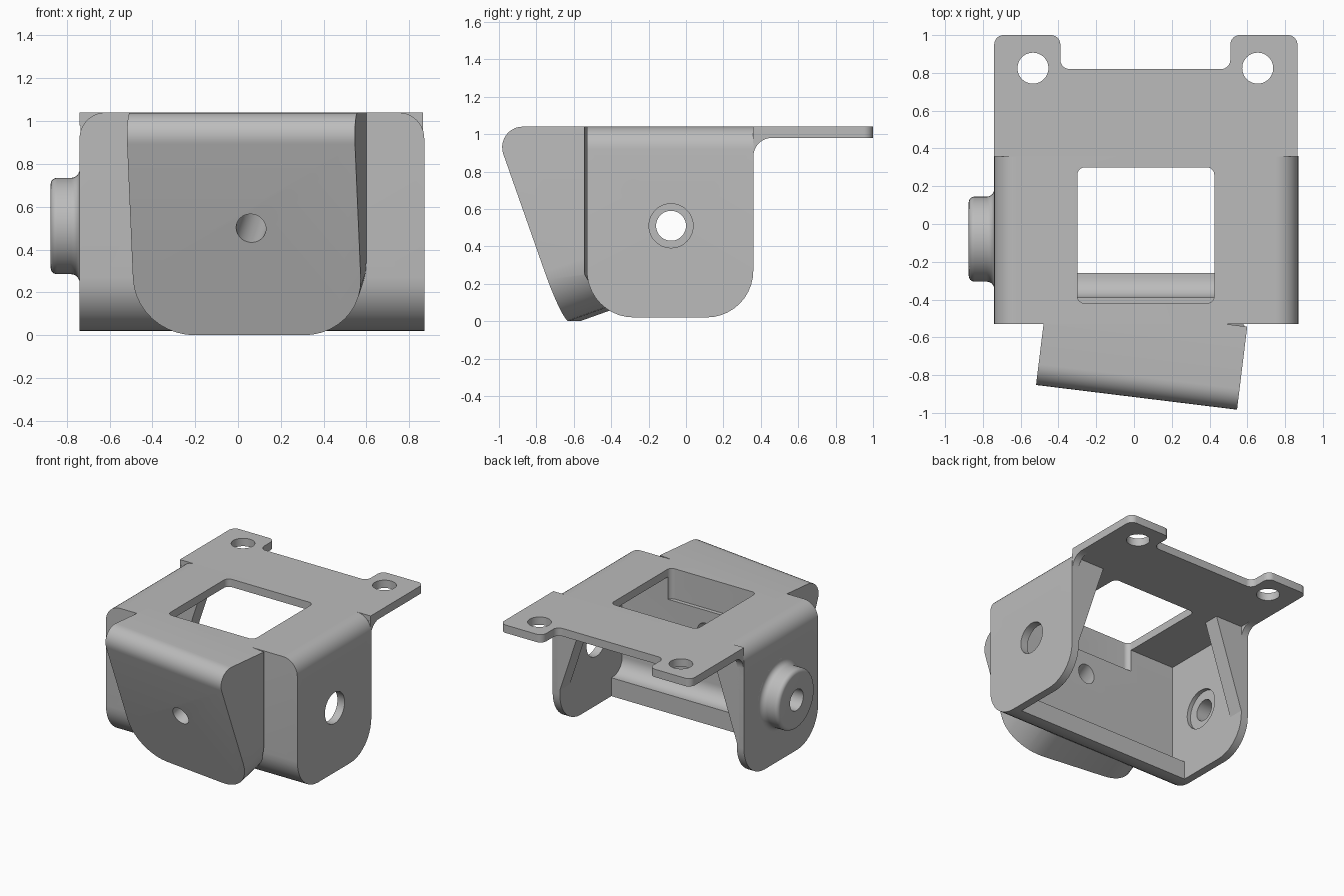
import bpy, bmesh, math
from mathutils import Vector

if "Cube" in bpy.data.objects:
    bpy.data.objects.remove(bpy.data.objects["Cube"])

steel = bpy.data.materials.new("grey steel")
steel.use_nodes = True
GREY = (0.5, 0.5, 0.5, 1)
steel.diffuse_color = GREY
steel.node_tree.nodes["Principled BSDF"].inputs["Base Color"].default_value = GREY

X, Y, Z = Vector((1, 0, 0)), Vector((0, 1, 0)), Vector((0, 0, 1))
O = Vector((0, 0, 0))
LEFT, RIGHT, TOP, UNDER = 0.87, -0.74, 1.04, 0.98
WALL = 0.06


def rounded(corners, steps=10):
    """Outline from (a, b) or (a, b, radius) corners."""
    out = []
    for i, c in enumerate(corners):
        p = Vector(c[:2])
        if len(c) == 2:
            out.append(p)
            continue
        d0 = (Vector(corners[i - 1][:2]) - p).normalized()
        d1 = (Vector(corners[(i + 1) % len(corners)][:2]) - p).normalized()
        half = d0.angle(d1) / 2
        mid = p + (d0 + d1).normalized() * c[2] / math.sin(half)
        s = p + d0 * c[2] / math.tan(half) - mid
        e = p + d1 * c[2] / math.tan(half) - mid
        sweep = s.angle(e)
        for k in range(steps + 1):
            t = k / steps
            out.append(mid + (s * math.sin((1 - t) * sweep) + e * math.sin(t * sweep)) / math.sin(sweep))
    return out


def finish(bm, name):
    bmesh.ops.recalc_face_normals(bm, faces=bm.faces)
    mesh = bpy.data.meshes.new(name)
    bm.to_mesh(mesh)
    bm.free()
    mesh.materials.append(steel)
    ob = bpy.data.objects.new(name, mesh)
    bpy.context.collection.objects.link(ob)
    return ob


def prism(name, outline, a, b, c, lo, hi, origin=O):
    """Extrude an outline in the a-b plane along c from lo to hi."""
    bm = bmesh.new()
    low, high = [[bm.verts.new(origin + a * p[0] + b * p[1] + c * h) for p in outline] for h in (lo, hi)]
    n = len(outline)
    bm.faces.new(low)
    bm.faces.new(high)
    for i in range(n):
        bm.faces.new((low[i], low[(i + 1) % n], high[(i + 1) % n], high[i]))
    return finish(bm, name)


def circle(a, b, r, n=48):
    return [(a + r * math.cos(k * math.tau / n), b + r * math.sin(k * math.tau / n)) for k in range(n)]


def boolean(ob, tool, op="DIFFERENCE", keep=False):
    mod = ob.modifiers.new(op, "BOOLEAN")
    mod.operation, mod.solver, mod.object = op, "EXACT", tool
    bpy.context.view_layer.objects.active = ob
    bpy.ops.object.modifier_apply(modifier=mod.name)
    if not keep:
        bpy.data.objects.remove(tool)


# Folded body: side plates, top and curved front wall
body = prism("bracket_body", rounded([(-0.53, TOP), (-0.53, 0.02, 0.25), (0.36, 0.02, 0.25), (0.36, TOP)]),
             Y, Z, X, RIGHT, LEFT)
boolean(body, prism("bend", rounded([(RIGHT, -1), (LEFT, -1), (LEFT, TOP, 0.12), (RIGHT, TOP, 0.12)]),
                    X, Z, Y, -2, 2), "INTERSECT")
boolean(body, prism("cavity", rounded([(-0.39, UNDER), (-0.39, 0.16, 0.11), (-0.26, 0.16), (-0.26, -1), (1, -1), (1, UNDER)]),
                    Y, Z, X, RIGHT + WALL, LEFT - WALL))
window = [(-0.3, -0.42, 0.04), (0.425, -0.42, 0.04), (0.425, 0.3, 0.04), (-0.3, 0.3, 0.04)]
boolean(body, prism("window", rounded(window), X, Y, Z, 0.81, 2))

# Pivot holes, with a shallow recess behind the hub
PY, PZ = -0.08, 0.51
boolean(body, prism("wide_hole", circle(PY, PZ, 0.118), Y, Z, X, 0.5, 2))
boolean(body, prism("pivot_hole", circle(PY, PZ, 0.08), Y, Z, X, -2, 0))
boolean(body, prism("recess", circle(PY, PZ, 0.15), Y, Z, X, RIGHT + 0.03, 0))

# Slanted front block, turned slightly and leaning forward
yaw, tilt = math.radians(7), math.radians(19.5)
u = Vector((math.cos(yaw), -math.sin(yaw), 0))
p = Vector((math.sin(yaw), math.cos(yaw), 0))
v = Z * math.cos(tilt) - p * math.sin(tilt)
w = p * math.cos(tilt) + Z * math.sin(tilt)
foot = Vector((0.0125, -0.925, 0)) + p * 0.33
slope = math.tan(tilt)
block = prism("front_block",
              rounded([(0.2 * slope, -0.2), (-TOP * slope, TOP, 0.11), (0.12, TOP), (0.12, 0.25), (0.2, 0.1), (0.2, -0.2)]),
              p, Z, u, -0.7, 0.7, foot)
face = rounded([(-0.536, 0, 0.28), (0.536, 0, 0.28), (0.536, 1.5), (-0.536, 1.5)])
boolean(block, prism("face_outline", face, u, v, w, -0.5, 1, foot), "INTERSECT")
drill = prism("drill", circle(0.03, 0.53, 0.07), u, v, w, -0.3, 0.9, foot)
boolean(block, drill, keep=True)
boolean(body, drill)

# Rear mounting plate with two eared holes
ears = [(RIGHT, 0.358), (LEFT - 0.005, 0.358), (LEFT - 0.005, 1, 0.05), (0.51, 1, 0.05), (0.51, 0.82, 0.05),
        (-0.39, 0.82, 0.05), (-0.39, 1, 0.05), (RIGHT, 1, 0.05)]
rear = prism("rear_plate", rounded(ears), X, Y, Z, UNDER, TOP)
for hx in (-0.535, 0.655):
    boolean(rear, prism("ear_hole", circle(hx, 0.825, 0.082), X, Y, Z, 0, 2))

# Corner gussets and the fillets behind each side plate
parts = [body, block, rear]
for side, edge, inward in (("right", RIGHT, 1), ("left", LEFT, -1)):
    tri = [(edge + inward * d, h) for d, h in ((0.04, 0.3), (0.06, 0.3), (0.29, UNDER + 0.01), (0.04, UNDER + 0.01))]
    parts.append(prism(side + "_gusset", tri, X, Z, Y, 0.24, 0.36))
    fillet = [(0.357, 0.8), (0.36, 0.8), (0.36, UNDER, 0.1), (0.5, UNDER), (0.5, 1), (0.357, 1)]
    parts.append(prism(side + "_fillet", rounded(fillet), Y, Z, X, *sorted((edge + inward * 0.005, edge + inward * WALL))))

# Pivot hub turned around the side axis
hub_profile = rounded([(0.08, RIGHT + 0.005), (0.29, RIGHT + 0.005), (0.28, RIGHT), (0.225, RIGHT, 0.04),
                       (0.225, -0.875, 0.03), (0.08, -0.875)], 6)
bm = bmesh.new()
ring = [bm.verts.new((x, PY + r, PZ)) for r, x in hub_profile]
edges = [bm.edges.new((ring[i - 1], ring[i])) for i in range(len(ring))]
bmesh.ops.spin(bm, geom=ring + edges, cent=(0, PY, PZ), axis=X, angle=math.tau, steps=48)
bmesh.ops.remove_doubles(bm, verts=bm.verts, dist=0.0005)
parts.append(finish(bm, "pivot_hub"))

# Smooth shading with sharp edges kept
bpy.ops.object.select_all(action="DESELECT")
for ob in parts:
    ob.select_set(True)
bpy.context.view_layer.objects.active = body
bpy.ops.object.shade_smooth_by_angle(angle=math.radians(30))
